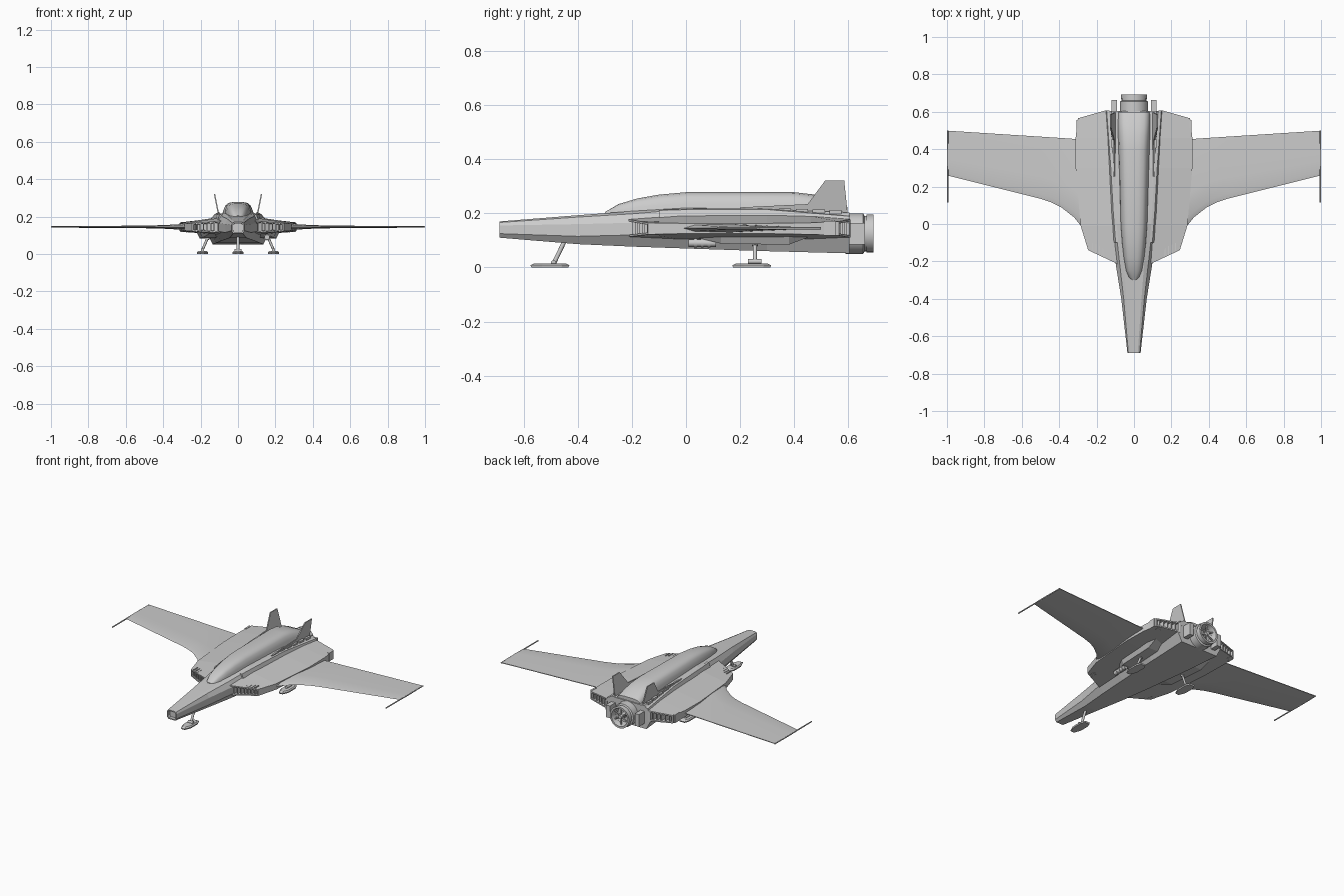
import bpy, bmesh, math
from mathutils import Vector, Matrix

if "Cube" in bpy.data.objects:
    bpy.data.objects.remove(bpy.data.objects["Cube"])

grey = bpy.data.materials.new("hull_grey")
grey.diffuse_color = (0.6, 0.6, 0.6, 1)
grey.use_nodes = True
grey.node_tree.nodes["Principled BSDF"].inputs["Base Color"].default_value = grey.diffuse_color


def finish(name, bm, smooth=None):
    bmesh.ops.recalc_face_normals(bm, faces=bm.faces)
    me = bpy.data.meshes.new(name)
    bm.to_mesh(me)
    bm.free()
    me.materials.append(grey)
    ob = bpy.data.objects.new(name, me)
    bpy.context.collection.objects.link(ob)
    if smooth:
        bpy.ops.object.select_all(action='DESELECT')
        ob.select_set(True)
        bpy.context.view_layer.objects.active = ob
        bpy.ops.object.shade_smooth_by_angle(angle=math.radians(smooth))
    return ob


def loft(name, rings, recess=(), smooth=None):
    """Skin closed rings; recess lists (end, border, depth) for sunken end caps."""
    bm = bmesh.new()
    vs = [[bm.verts.new(p) for p in r] for r in rings]
    n = len(vs[0])
    for a, b in zip(vs, vs[1:]):
        for i in range(n):
            j = (i + 1) % n
            bm.faces.new((a[i], a[j], b[j], b[i]))
    caps = [bm.faces.new(vs[0]), bm.faces.new(vs[-1])]
    bmesh.ops.recalc_face_normals(bm, faces=bm.faces)
    for end, border, depth in recess:
        f = caps[end]
        bmesh.ops.inset_individual(bm, faces=[f], thickness=border, use_even_offset=True)
        bmesh.ops.inset_individual(bm, faces=[f], thickness=0.001, depth=-depth)
    return finish(name, bm, smooth)


def sym(y, half):
    """Mirror a half cross-section into a full ring at station y."""
    return [(x, y, z) for x, z in half] + [(-x, y, z) for x, z in reversed(half)]


def box(name, lo, hi):
    (x0, y0, z0), (x1, y1, z1) = lo, hi
    return loft(name, [[(x0, y, z0), (x1, y, z0), (x1, y, z1), (x0, y, z1)] for y in (y0, y1)])


def bar(name, a, b, r, sides=10, r2=None):
    a, b = Vector(a), Vector(b)
    bm = bmesh.new()
    m = Matrix.Translation((a + b) / 2) @ (b - a).to_track_quat('Z', 'Y').to_matrix().to_4x4()
    bmesh.ops.create_cone(bm, cap_ends=True, segments=sides, radius1=r,
                          radius2=r if r2 is None else r2, depth=(b - a).length, matrix=m)
    return finish(name, bm, 40)


def lathe(name, profile, zc, sides=24):
    """Turn a closed (radius, y) profile about the long axis."""
    rings = []
    bm = bmesh.new()
    for k in range(sides):
        t = 2 * math.pi * k / sides
        rings.append([bm.verts.new((r * math.cos(t), y, zc + r * math.sin(t))) for r, y in profile])
    for k in range(sides):
        a, b = rings[k], rings[(k + 1) % sides]
        for i in range(len(profile)):
            j = (i + 1) % len(profile)
            bm.faces.new((a[i], a[j], b[j], b[i]))
    return finish(name, bm, 35)


# Faceted fuselage with a sunken nose plate
loft("fuselage", [
    sym(-0.69, [(.02, .17), (.03, .166), (.035, .155), (.035, .125), (.025, .11)]),
    sym(-0.40, [(.04, .193), (.055, .186), (.068, .16), (.068, .115), (.045, .086)]),
    sym(-0.20, [(.055, .208), (.078, .198), (.10, .165), (.10, .12), (.07, .077)]),
    sym(0.0, [(.075, .22), (.10, .215), (.12, .17), (.12, .11), (.09, .07)]),
    sym(0.3, [(.085, .215), (.11, .215), (.145, .17), (.145, .11), (.115, .06)]),
    sym(0.605, [(.09, .20), (.12, .203), (.165, .165), (.165, .11), (.135, .052)]),
], recess=[(0, .007, .02)])

# Canopy and dorsal spine: station y, half-width, top height
spine = [(-.30, .012, .205), (-.285, .03, .213), (-.25, .045, .234), (-.18, .058, .255),
         (-.10, .068, .269), (0, .076, .278), (.40, .087, .278), (.47, .089, .270),
         (.54, .09, .250), (.598, .09, .222)]
loft("canopy_spine", [
    sym(y, [(.3 * w, t), (.6 * w, t - .06 * (t - .19)), (.78 * w, t - .22 * (t - .19)),
            (.9 * w, t - .5 * (t - .19)), (w, .185)]) for y, w, t in spine], smooth=35)

# Wing stations: x, leading y, trailing y, thickness
wing = [(.25, -.06, .45, .04), (.28, -.015, .452, .034), (.32, .035, .455, .028),
        (.39, .09, .46, .02), (.44, .115, .463, .017), (.50, .135, .467, .014),
        (1.0, .26, .499, .007)]

for s, side in ((1, "right"), (-1, "left")):
    loft(f"{side}_wing", [
        [(s * x, l, .145), (s * x, l + .08 * (t - l), .145 + h * .35),
         (s * x, l + .35 * (t - l), .145 + h / 2), (s * x, t, .147),
         (s * x, t, .143), (s * x, l + .35 * (t - l), .145 - h / 2),
         (s * x, l + .08 * (t - l), .145 - h * .35)] for x, l, t, h in wing], smooth=25)
    bar(f"{side}_wingtip_rod", (s * .996, .115, .145), (s * .996, .499, .145), .004, 8)

    # Side pod with sunken intake and exhaust: inner x, inner y, outer x, outer y, heights
    pod = [(.085, -.215, .245, -.14, .178, .165, .122, .113),
           (.10, -.01, .285, -.01, .193, .163, .125, .103),
           (.11, .30, .312, .30, .196, .163, .125, .098),
           (.13, .46, .312, .46, .190, .165, .122, .103),
           (.15, .608, .30, .565, .178, .170, .118, .110)]
    loft(f"{side}_side_pod", [
        [(s * xi, yi, a), (s * xo, yo, b), (s * xo, yo, c), (s * xi, yi, d)]
        for xi, yi, xo, yo, a, b, c, d in pod], recess=[(0, .007, .05), (1, .008, .04)])
    # Vertical slats in intake and exhaust
    for k in range(7):
        f = (k + 1.2) / 8.4
        x, y = .085 + .16 * f, -.215 + .075 * f
        box(f"{side}_intake_slat", (s * x - .003, y + .006, .117), (s * x + .003, y + .05, .172))
    for k in range(5):
        f = (k + 1) / 6
        x, y = .15 + .15 * f, .608 - .043 * f
        box(f"{side}_exhaust_slat", (s * x - .003, y - .04, .116), (s * x + .003, y - .006, .172))
    # Raised panel on the pod flank and fairing below
    loft(f"{side}_pod_fairing", [
        [(s * .10, y, .12), (s * xo, y, .125), (s * (xo - .02), y, z), (s * .10, y, z)]
        for y, xo, z in ((.04, .17, .11), (.13, .21, .088), (.38, .225, .084), (.47, .23, .118))])
    box(f"{side}_rear_pod_block", (s * .302 - .006, .51, .118), (s * .302 + .006, .555, .172))

    # Shoulder rail with stepped blocks
    loft(f"{side}_shoulder_rail", [
        [(s * (x - .008), y, z + .006), (s * (x + .006), y, z + .003),
         (s * (x + .016), y, z - .025), (s * (x - .008), y, z - .025)]
        for x, y, z in ((.092, -.10, .208), (.104, .05, .212), (.118, .30, .211), (.140, .606, .186))])
    for k in range(6):
        y = .22 + .062 * k
        x = .103 + .02 * k / 6
        box(f"{side}_shoulder_block", (s * x - .007, y, .19), (s * x + .007, y + .045, .222 - .002 * k))

    # Canted tail fin
    fin = [(.20, .222), (.45, .234), (.515, .322), (.585, .322), (.598, .195), (.20, .20)]
    loft(f"{side}_tail_fin", [
        [(s * (.101 + (z - .2) * .2 + d), y, z) for y, z in fin] for d in (-.003, .004)])

    # Rear landing leg
    bar(f"{side}_rear_strut", (s * .15, .255, .115), (s * .19, .255, .022), .007)
    bar(f"{side}_rear_strut_sleeve", (s * .145, .255, .125), (s * .165, .255, .08), .011)
    bar(f"{side}_rear_ankle", (s * .19, .23, .022), (s * .19, .28, .022), .009)
    # Guard beside the engine
    box(f"{side}_engine_guard", (s * .106 - .015, .58, .085), (s * .106 + .015, .662, .165))


# Tapered landing pads
def skid(name, x, y):
    outline = [(-.012, -.072), (.012, -.072), (.03, -.03), (.03, .045),
               (.018, .072), (-.018, .072), (-.03, .045), (-.03, -.03)]
    loft(name, [[(x + k * px, y + k * py, z) for px, py in outline]
                for k, z in ((.95, 0), (1, .008), (.8, .015))])


skid("front_skid", 0, -.503)
skid("right_rear_skid", .19, .243)
skid("left_rear_skid", -.19, .243)
bar("front_strut", (0, -.45, .095), (0, -.49, .012), .008)
bar("front_ankle", (-.018, -.49, .018), (.018, -.49, .018), .009)

# Underslung gun on one side
bar("gun_barrel", (.155, .01, .09), (.155, .11, .09), .014, 12)
for y in (.03, .055, .08):
    bar("gun_band", (.155, y, .09), (.155, y + .01, .09), .017, 12)

# Engine: collar, nozzle, hub and spokes
ZC = .125
lathe("engine_collar", [(.05, .59), (.075, .59), (.075, .655), (.066, .66), (.05, .66)], ZC)
lathe("engine_nozzle", [(.048, .60), (.066, .60), (.066, .668), (.07, .668), (.07, .693), (.058, .693), (.048, .65)], ZC)
bar("engine_back_plate", (0, .60, ZC), (0, .64, ZC), .052, 24)
bar("engine_hub", (0, .62, ZC), (0, .688, ZC), .02, 16, .012)
for k in range(6):
    t = math.pi * k / 3 + math.pi / 6
    bar("engine_spoke", (0, .672, ZC), (.06 * math.cos(t), .672, ZC + .06 * math.sin(t)), .005, 8)
